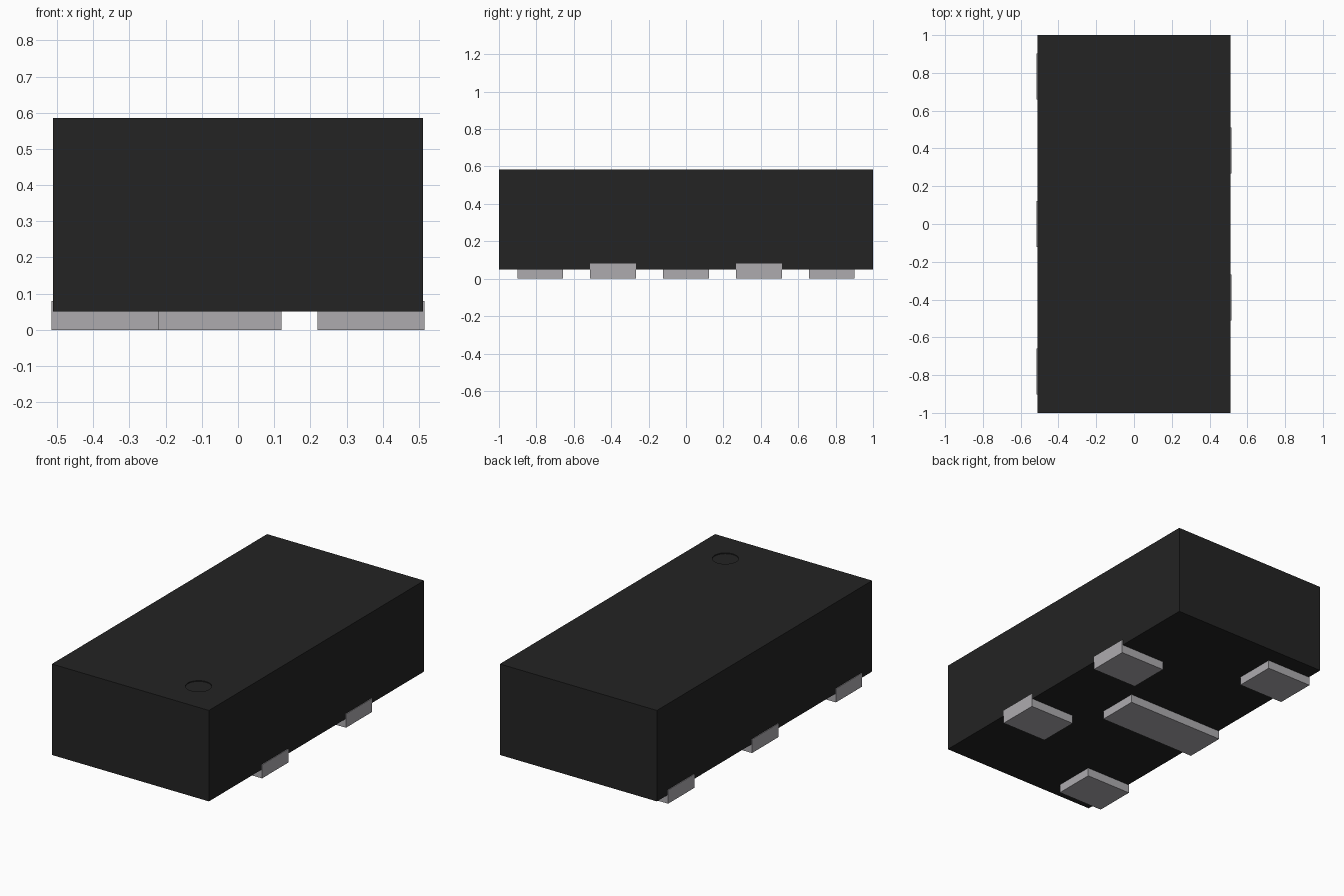
import bpy
from mathutils import Matrix, Vector

cube = bpy.data.objects.get("Cube")
if cube:
    bpy.data.objects.remove(cube, do_unlink=True)


def material(name, color):
    mat = bpy.data.materials.new(name)
    mat.use_nodes = True
    mat.diffuse_color = color
    mat.node_tree.nodes["Principled BSDF"].inputs["Base Color"].default_value = color
    return mat


black = material("black_plastic", (0.017, 0.017, 0.017, 1))
silver = material("silver_metal", (0.42, 0.41, 0.43, 1))


def box(name, low, high, mat):
    low, high = Vector(low), Vector(high)
    bpy.ops.mesh.primitive_cube_add(size=1)
    obj = bpy.context.object
    obj.name = name
    obj.data.transform(Matrix.Translation((low + high) / 2)
                       @ Matrix.Diagonal((high - low).to_4d()))
    obj.data.materials.append(mat)
    return obj


HALF_X, BASE, TOP = 0.511, 0.05, 0.585
PAD_END, LIP_TOP, PAD_HALF_Y = 0.515, 0.08, 0.122

# Moulded body with a shallow round orientation mark in the top
body = box("body", (-HALF_X, -1, BASE), (HALF_X, 1, TOP), black)
bpy.ops.mesh.primitive_cylinder_add(vertices=48, radius=0.07, depth=0.01,
                                    location=(0.29, -0.78, TOP))
cutter = bpy.context.object
cutter.name = "mark_cutter"
cutter.data.materials.append(black)
cutter.hide_render = True
cut = body.modifiers.new("round_mark", "BOOLEAN")
cut.object = cutter
cut.operation = "DIFFERENCE"
cut.solver = "EXACT"
bpy.context.view_layer.objects.active = body
bpy.ops.object.modifier_apply(modifier=cut.name)
bpy.data.objects.remove(cutter, do_unlink=True)


# Contact pad: flat foot under the body and a thin lip up its side
def pad(name, side, y, inner):
    def part(suffix, x1, x2, z1, z2):
        return box(name + suffix, (min(x1, x2), y - PAD_HALF_Y, z1),
                   (max(x1, x2), y + PAD_HALF_Y, z2), silver)
    part("_foot", inner, side * PAD_END, 0, BASE)
    part("_lip", side * (HALF_X - 0.01), side * PAD_END, BASE, LIP_TOP)


for label, y in (("front", -0.39), ("back", 0.39)):
    pad("left_" + label + "_pad", 1, y, 0.22)
for label, y, inner in (("front", -0.78, -0.22), ("middle", 0, 0.12), ("back", 0.78, -0.22)):
    pad("right_" + label + "_pad", -1, y, inner)
